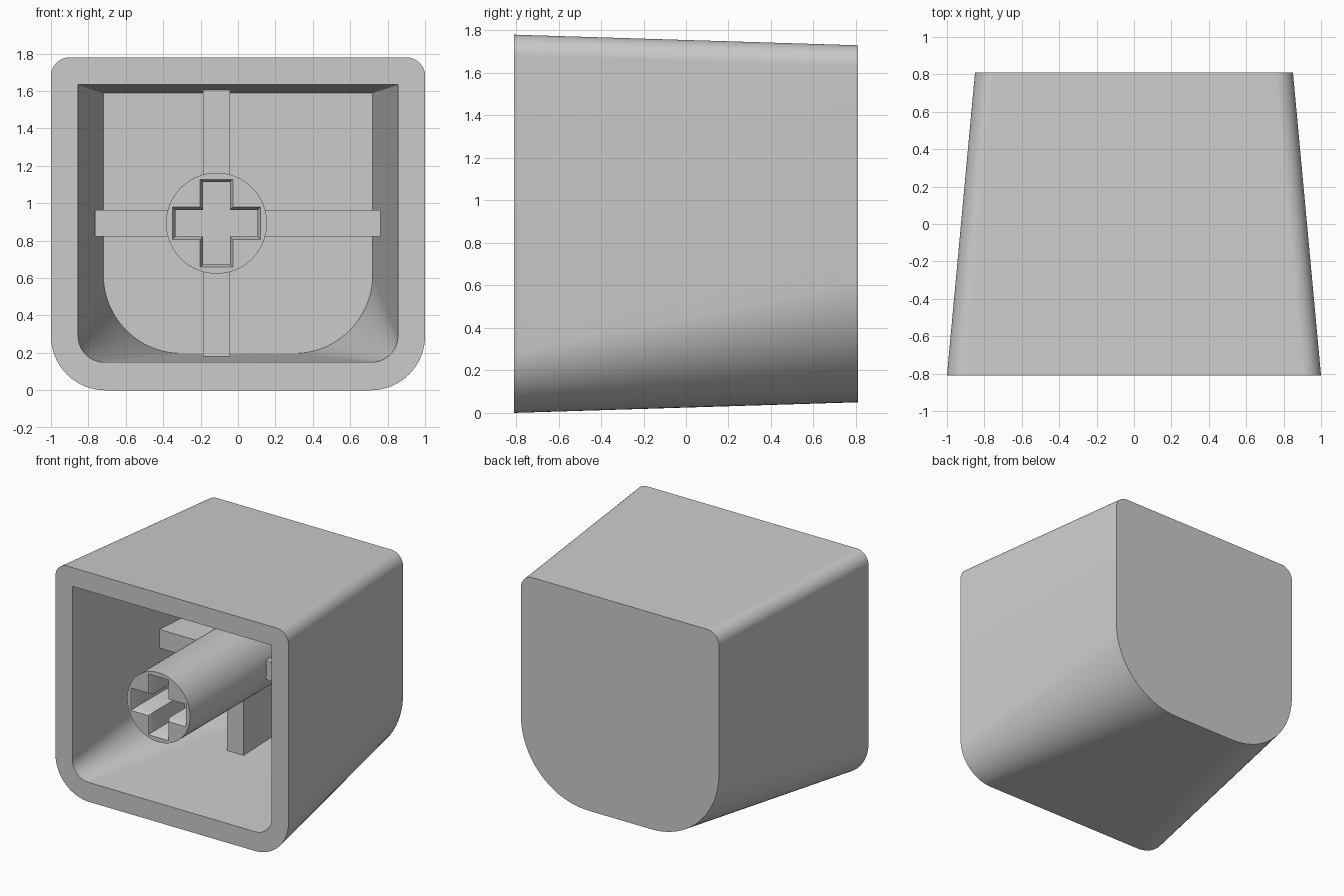
import bpy, bmesh, math
from mathutils import Vector

cube = bpy.data.objects.get("Cube")
if cube:
    bpy.data.objects.remove(cube)

# One plain grey plastic
grey = bpy.data.materials.new("light_grey_plastic")
grey.use_nodes = True
colour = (0.6, 0.6, 0.6, 1)
grey.diffuse_color = colour
grey.node_tree.nodes["Principled BSDF"].inputs["Base Color"].default_value = colour


def finish(bm, name):
    bmesh.ops.remove_doubles(bm, verts=bm.verts, dist=1e-5)
    bmesh.ops.recalc_face_normals(bm, faces=bm.faces)
    mesh = bpy.data.meshes.new(name)
    bm.to_mesh(mesh)
    bm.free()
    mesh.materials.append(grey)
    mesh.shade_smooth()
    mesh.set_sharp_from_angle(angle=math.radians(30))
    obj = bpy.data.objects.new(name, mesh)
    bpy.context.collection.objects.link(obj)
    return obj


def section(y, half, low, high, r_low, r_top, steps=20):
    """Rounded rectangle across the y axis with separate top and bottom radii."""
    points = []
    corners = [(1, -1, r_low), (1, 1, r_top), (-1, 1, r_top), (-1, -1, r_low)]
    for i, (sx, sz, r) in enumerate(corners):
        cx = sx * (half - r)
        cz = high - r if sz > 0 else low + r
        for k in range(steps + 1):
            a = math.pi / 2 * (i - 1 + k / steps)
            points.append(Vector((cx + r * math.cos(a), y, cz + r * math.sin(a))))
    return points


def bridge(bm, a, b):
    for i in range(len(a)):
        j = (i + 1) % len(a)
        bm.faces.new((a[i], a[j], b[j], b[i]))


def loft(bm, start, end, rows):
    """Skin between two sections; returns the first ring and closes the last."""
    rings = []
    for k in range(rows + 1):
        t = k / rows
        rings.append([bm.verts.new(p.lerp(q, t)) for p, q in zip(start, end)])
    for a, b in zip(rings, rings[1:]):
        bridge(bm, a, b)
    bm.faces.new(rings[-1])
    return rings[0]


FRONT, BACK, FLOOR = -0.81, 0.81, 0.65
STEM_X, STEM_Z = -0.115, 0.893

# Hollow tapered cap, open to the front
bm = bmesh.new()
outer = loft(bm, section(FRONT, 1.0, 0.0, 1.78, 0.29, 0.1),
             section(BACK, 0.85, 0.05, 1.73, 0.58, 0.1), 16)
inner = loft(bm, section(FRONT, 0.855, 0.15, 1.635, 0.14, 0),
             section(FLOOR, 0.72, 0.197, 1.59, 0.42, 0), 16)
bridge(bm, outer, inner)
finish(bm, "cap_shell")


def cross(y, arm, width):
    quarter = [(arm, -width), (arm, width), (width, width)]
    points = []
    for turn in range(4):
        c, s = [(1, 0), (0, 1), (-1, 0), (0, -1)][turn]
        for u, v in quarter:
            points.append((STEM_X + u * c - v * s, y, STEM_Z + u * s + v * c))
    return points


# Round stem with a chamfered cross socket
bm = bmesh.new()
ring_points = []
for k in range(64):
    a = math.tau * k / 64
    ring_points.append(Vector((STEM_X + 0.27 * math.cos(a), FRONT, STEM_Z + 0.27 * math.sin(a))))
rim = loft(bm, ring_points, [p + Vector((0, FLOOR + 0.03 - FRONT, 0)) for p in ring_points], 1)
sockets = [[bm.verts.new(p) for p in cross(*args)] for args in
           ((FRONT, 0.235, 0.087), (FRONT + 0.03, 0.22, 0.071), (FRONT + 0.42, 0.22, 0.071))]
bridge(bm, sockets[0], sockets[1])
bridge(bm, sockets[1], sockets[2])
bm.faces.new(sockets[2])
edges = [bm.edges.get((loop[i - 1], loop[i])) for loop in (rim, sockets[0]) for i in range(len(loop))]
bmesh.ops.triangle_fill(bm, edges=edges, use_beauty=True, normal=(0, -1, 0))
finish(bm, "stem")


# Crossed ribs against the inner floor
def box(name, low, high):
    bm = bmesh.new()
    bmesh.ops.create_cube(bm, size=1)
    for v in bm.verts:
        v.co = Vector([lo + (c + 0.5) * (hi - lo) for c, lo, hi in zip(v.co, low, high)])
    finish(bm, name)


RIB = 0.072
box("horizontal_rib", (-0.765, 0.13, STEM_Z - RIB), (0.762, FLOOR + 0.03, STEM_Z + RIB))
box("vertical_rib", (STEM_X - RIB, 0.13, 0.18), (STEM_X + RIB, FLOOR + 0.03, 1.605))
